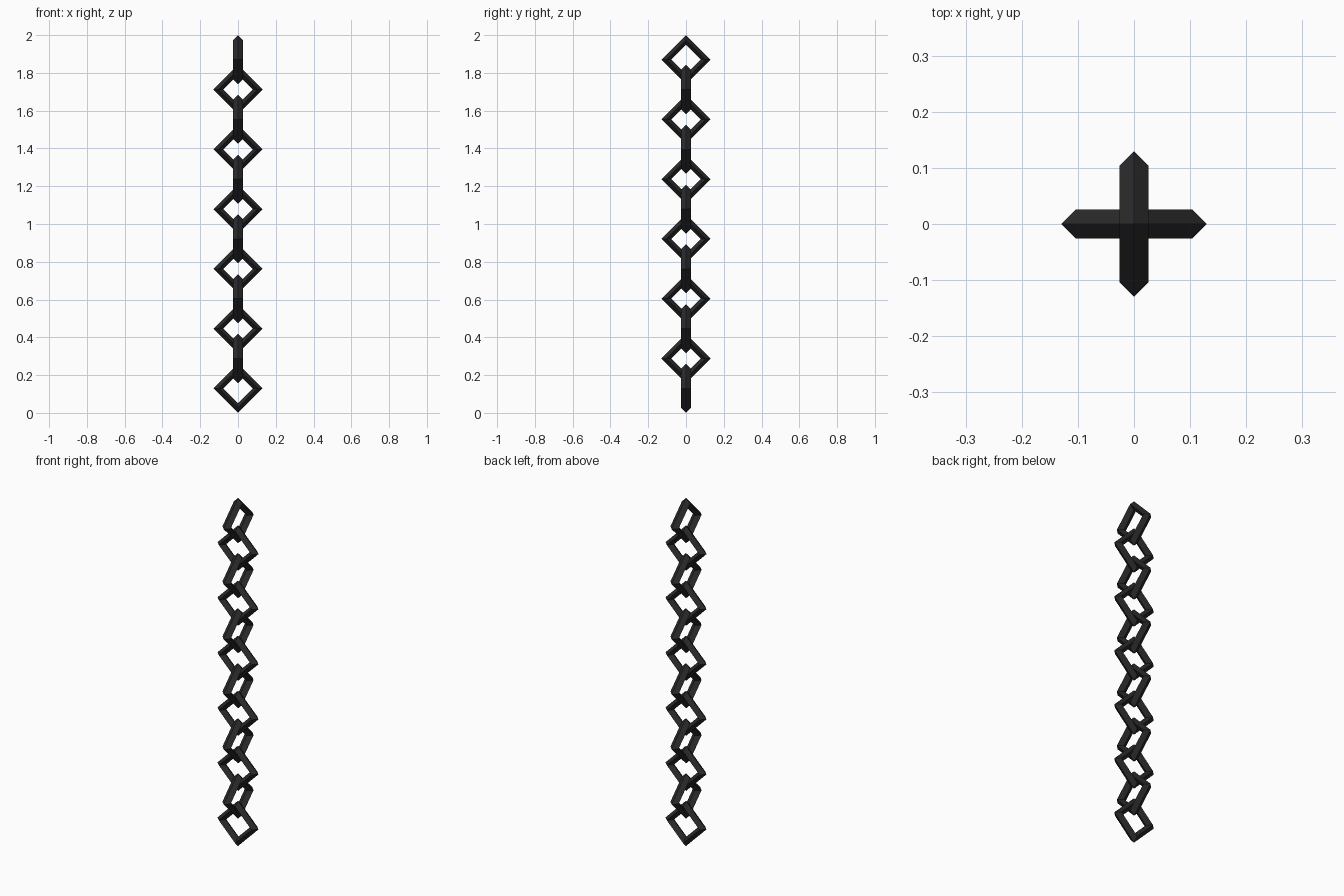
import bpy
import math

cube = bpy.data.objects.get("Cube")
if cube:
    bpy.data.objects.remove(cube, do_unlink=True)

# Dark iron material
iron = bpy.data.materials.new("dark_iron")
iron.use_nodes = True
colour = (0.022, 0.022, 0.022, 1)
iron.diffuse_color = colour
iron.node_tree.nodes["Principled BSDF"].inputs["Base Color"].default_value = colour

LINKS = 12
RADIUS = 0.104      # centre line of a link
THICK = 0.026       # half thickness of the bar
OUTER = RADIUS + THICK
STEP = (2 - 2 * OUTER) / (LINKS - 1)


def add_link(index):
    """Four-cornered ring with a diamond section, turned a quarter each step."""
    bpy.ops.mesh.primitive_torus_add(
        major_segments=4, minor_segments=4,
        major_radius=RADIUS, minor_radius=THICK,
        location=(0, 0, OUTER + index * STEP),
        rotation=(math.pi / 2, 0, math.pi / 2 * (index % 2)))
    link = bpy.context.object
    link.name = f"chain_link_{index + 1}"
    link.data.materials.append(iron)
    bpy.ops.object.shade_flat()


# Chain from bottom to top
for i in range(LINKS):
    add_link(i)
